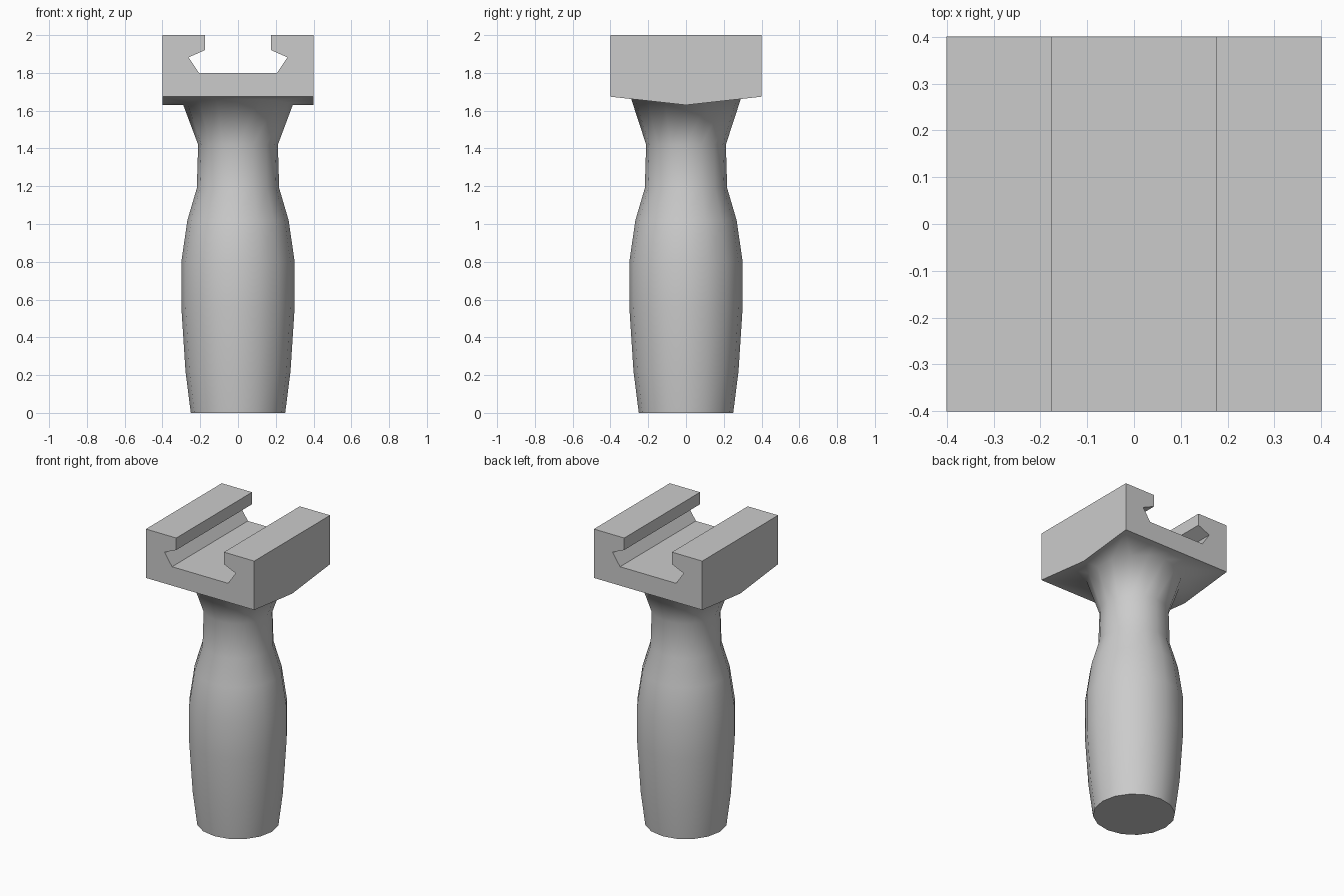
import bpy
import bmesh
import math

cube = bpy.data.objects.get("Cube")
if cube:
    bpy.data.objects.remove(cube, do_unlink=True)

SIDES = 16
HALF = 0.4


def underside(y):
    """Height of the shallow V-shaped underside of the head."""
    return 1.63 + 0.11 * abs(y)


grey = bpy.data.materials.new("plain grey")
grey.use_nodes = True
grey.diffuse_color = (0.6, 0.6, 0.6, 1)
grey.node_tree.nodes["Principled BSDF"].inputs["Base Color"].default_value = (0.6, 0.6, 0.6, 1)


def finish(bm, name):
    bmesh.ops.recalc_face_normals(bm, faces=bm.faces)
    mesh = bpy.data.meshes.new(name)
    bm.to_mesh(mesh)
    bm.free()
    mesh.materials.append(grey)
    obj = bpy.data.objects.new(name, mesh)
    bpy.context.collection.objects.link(obj)
    return obj


# Grip: turned profile, flaring into the square underside of the head
bm = bmesh.new()
profile = [(0.25, 0), (0.278, 0.22), (0.3, 0.56), (0.3, 0.8),
           (0.268, 1.02), (0.218, 1.19), (0.211, 1.42)]
angles = [math.tau * i / SIDES for i in range(SIDES)]
rings = [[bm.verts.new((r * math.cos(a), r * math.sin(a), z)) for a in angles]
         for r, z in profile]
flare, border = [], []
for a in angles:
    c, s = math.cos(a), math.sin(a)
    k = HALF / max(abs(c), abs(s))
    flare.append(bm.verts.new((0.29 * c, 0.29 * s, underside(0.29 * s))))
    border.append(bm.verts.new((k * c, k * s, underside(k * s))))
rings += [flare, border]
for low, high in zip(rings, rings[1:]):
    for i in range(SIDES):
        j = (i + 1) % SIDES
        bm.faces.new((low[i], low[j], high[j], high[i])).smooth = True
cap = bm.faces.new(rings[0])
for edge in cap.edges:
    edge.smooth = False
grip = finish(bm, "grip")

# Rail head: slotted profile run front to back, open where the grip joins it
bm = bmesh.new()
right = [(HALF, underside(HALF)), (HALF, 2), (0.176, 2), (0.176, 1.92), (0.262, 1.882), (0.207, 1.8)]
outline = right + [(-x, z) for x, z in reversed(right)]
front, back = [[bm.verts.new((x, y, z)) for x, z in outline] for y in (-HALF, HALF)]
bm.faces.new(front)
bm.faces.new(back)
last = len(outline) - 2
for i in range(last + 1):
    strip = [front[i], front[i + 1], back[i + 1], back[i]]
    # The outer walls come to a shallow point at the bottom
    if i == 0:
        strip.append(bm.verts.new((HALF, 0, underside(0))))
        strip = strip[:4] + strip[4:]
    elif i == last:
        strip.insert(2, bm.verts.new((-HALF, 0, underside(0))))
    bm.faces.new(strip)
finish(bm, "rail_head")
